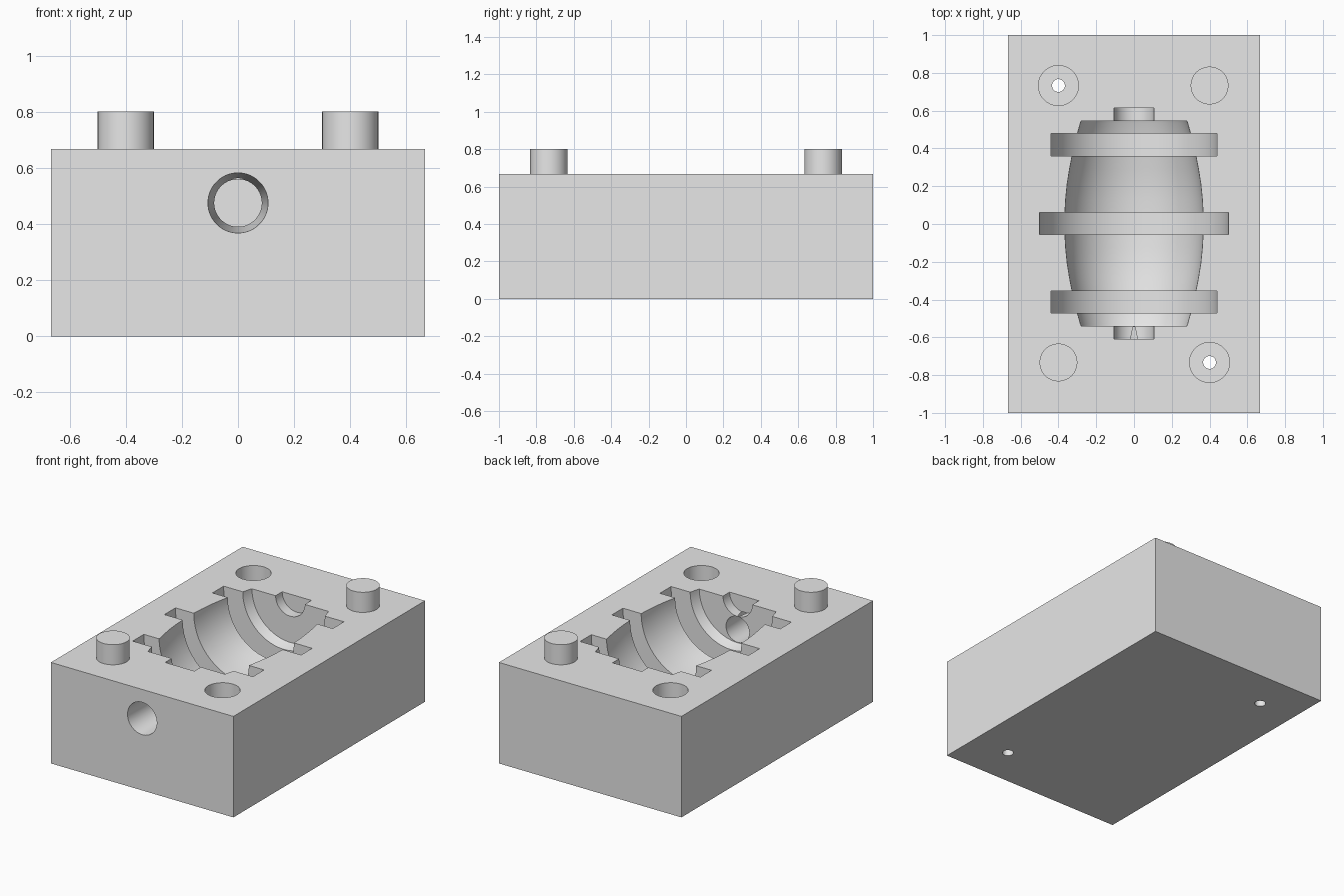
import bpy, bmesh, math
from mathutils import Matrix, Vector

cube = bpy.data.objects.get("Cube")
if cube:
    bpy.data.objects.remove(cube, do_unlink=True)

W, L, H = 1.333, 2.0, 0.667      # block size
PEG_X, PEG_Y = 0.4, 0.733        # peg and socket spacing
SEGS = 64

grey = bpy.data.materials.new("plain grey")
grey.use_nodes = True
grey.diffuse_color = (0.8, 0.8, 0.8, 1)
grey.node_tree.nodes["Principled BSDF"].inputs["Base Color"].default_value = (0.8, 0.8, 0.8, 1)


def make_object(name, bm):
    bmesh.ops.recalc_face_normals(bm, faces=bm.faces)
    mesh = bpy.data.meshes.new(name)
    bm.to_mesh(mesh)
    bm.free()
    mesh.materials.append(grey)
    obj = bpy.data.objects.new(name, mesh)
    bpy.context.collection.objects.link(obj)
    return obj


def cylinder(name, x, y, z0, z1, r):
    bm = bmesh.new()
    bmesh.ops.create_cone(bm, cap_ends=True, segments=SEGS, radius1=r, radius2=r,
                          depth=z1 - z0, matrix=Matrix.Translation((x, y, (z0 + z1) / 2)))
    return make_object(name, bm)


def revolve(name, profile, centre):
    """Turn (radius, y) points about an axis along y."""
    bm = bmesh.new()
    half_step = Matrix.Rotation(math.pi / SEGS, 3, 'Y')
    centre = Vector(centre)
    verts = [bm.verts.new(half_step @ Vector((r, y, 0)) + centre) for r, y in profile]
    edges = [bm.edges.new(pair) for pair in zip(verts, verts[1:])]
    bmesh.ops.spin(bm, geom=verts + edges, cent=centre, axis=(0, 1, 0),
                   angle=2 * math.pi, steps=SEGS, use_merge=True)
    bmesh.ops.remove_doubles(bm, verts=bm.verts, dist=0.0001)
    return make_object(name, bm)


def activate(obj):
    bpy.ops.object.select_all(action='DESELECT')
    obj.select_set(True)
    bpy.context.view_layer.objects.active = obj


def cut(target, cutter):
    cutter.hide_render = True
    mod = target.modifiers.new("cut", 'BOOLEAN')
    mod.operation = 'DIFFERENCE'
    mod.solver = 'EXACT'
    mod.object = cutter
    activate(target)
    bpy.ops.object.modifier_apply(modifier=mod.name)
    bpy.data.objects.remove(cutter, do_unlink=True)


# Mould block
bm = bmesh.new()
bmesh.ops.create_cube(bm, size=1, matrix=Matrix.Translation((0, 0, H / 2))
                      @ Matrix.Diagonal((W, L, H, 1)))
block = make_object("mould_block", bm)

# Barrel cavity: belly, three hoops and an axle stub at each end
half = [(0.5, 0.058), (0.366, 0.058), (0.362, 0.13), (0.354, 0.21), (0.342, 0.285),
        (0.328, 0.358), (0.44, 0.358), (0.44, 0.475), (0.3, 0.475), (0.284, 0.532),
        (0.28, 0.542), (0.107, 0.542), (0.107, 0.611), (0, 0.611)]
profile = [(r, -y) for r, y in reversed(half)] + half
cut(block, revolve("barrel_cutter", profile, (0, 0.003, H)))

# Tapered pouring hole from the front face into the cavity
funnel = [(0, -1.05), (0.1095, -1.05), (0.0835, -0.51), (0, -0.51)]
cut(block, revolve("funnel_cutter", funnel, (0, 0, 0.475)))

# Sockets with vent holes, and pegs on the opposite diagonal
for side, end in ((1, "front"), (-1, "back")):
    x, y = side * PEG_X, -side * PEG_Y
    cut(block, cylinder("socket_cutter", x, y, H - 0.14, H + 0.1, 0.106))
    cut(block, cylinder("vent_cutter", x, y, -0.1, H, 0.034))
    peg = cylinder(end + "_peg", -x, y, H, 0.8, 0.1)
    activate(peg)
    bpy.ops.object.shade_smooth_by_angle(angle=math.radians(25))

activate(block)
bpy.ops.object.shade_smooth_by_angle(angle=math.radians(25))
